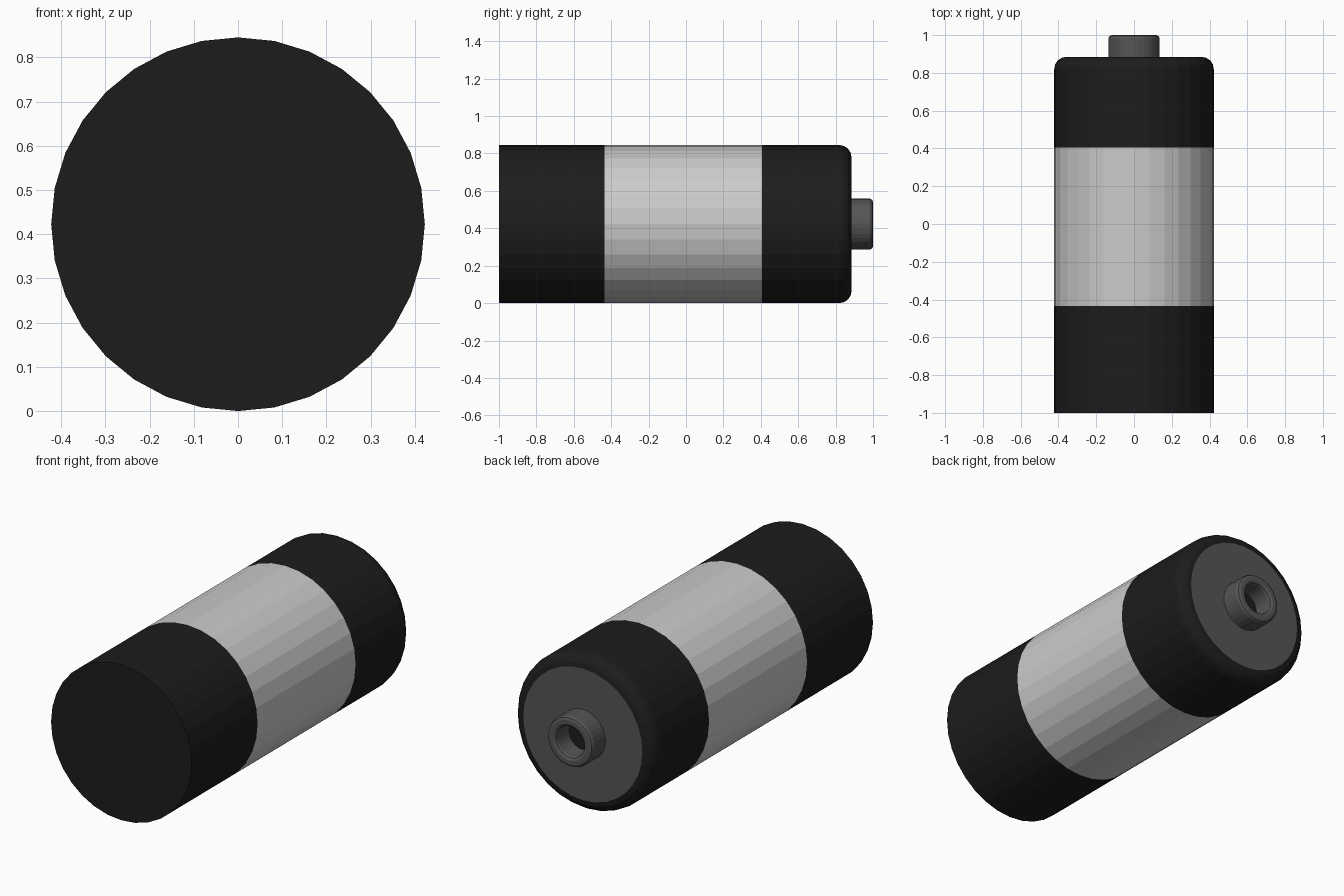
import bpy, bmesh, math

if "Cube" in bpy.data.objects:
    bpy.data.objects.remove(bpy.data.objects["Cube"])

R = 0.4225      # body radius
SIDES = 32


def material(name, value):
    m = bpy.data.materials.new(name)
    m.diffuse_color = (value, value, value, 1)
    m.use_nodes = True
    m.node_tree.nodes["Principled BSDF"].inputs["Base Color"].default_value = m.diffuse_color
    return m


BLACK = material("black", 0.012)
DARK = material("dark_metal", 0.09)
SILVER = material("silver", 0.55)


def lathe(name, profile, mat, sides=SIDES):
    """Revolve (radius, y) points about the battery axis; radius 0 closes an end."""
    bm = bmesh.new()
    rings = []
    for r, y in profile:
        n = 1 if r == 0 else sides
        rings.append([bm.verts.new((r * math.sin(2 * math.pi * i / sides), y,
                                    R + r * math.cos(2 * math.pi * i / sides)))
                      for i in range(n)])
    for a, b in zip(rings, rings[1:]):
        if len(a) == 1 and len(b) > 1:
            bm.faces.new(b)
        elif len(b) == 1:
            bm.faces.new(a)
        else:
            for i in range(sides):
                j = (i + 1) % sides
                bm.faces.new((a[i], a[j], b[j], b[i]))
    # end fans are single n-gons, so the centre points are not needed
    bmesh.ops.delete(bm, geom=[v for v in bm.verts if not v.link_faces], context='VERTS')
    bmesh.ops.recalc_face_normals(bm, faces=bm.faces)
    me = bpy.data.meshes.new(name)
    bm.to_mesh(me)
    bm.free()
    me.materials.append(mat)
    ob = bpy.data.objects.new(name, me)
    bpy.context.collection.objects.link(ob)
    return ob


# Rear end: flat black base and lower band
lathe("base_band", [(0, -1), (R, -1), (R, -0.435)], BLACK)

# Silver label around the middle
lathe("label_band", [(R, -0.435), (R, 0.405)], SILVER).data.flip_normals()

# Upper black band with rounded shoulder
b = 0.065
shoulder = [(R - b + b * math.cos(t), 0.885 - b + b * math.sin(t))
            for t in [math.pi / 2 * k / 4 for k in range(5)]]
upper = lathe("upper_band", [(R, 0.405)] + shoulder, BLACK)

# Dark metal end plate
lathe("end_plate", [(R - b, 0.885), (0.13, 0.885)], DARK)

# Terminal: hollow nub with bevelled rim, black floor inside
lathe("terminal", [(0.136, 0.885), (0.136, 0.982), (0.13, 0.995), (0.118, 1.0),
                   (0.098, 1.0), (0.086, 0.993), (0.082, 0.98), (0.082, 0.885)], DARK)
lathe("terminal_floor", [(0.082, 0.886), (0, 0.886)], BLACK)

# Consistent outward normals for the open shells
for ob in bpy.context.collection.objects:
    bm = bmesh.new()
    bm.from_mesh(ob.data)
    bm.normal_update()
    f = max(bm.faces, key=lambda f: f.calc_area())
    c = f.calc_center_median()
    axis = c.copy()
    axis.x, axis.z = 0, R
    out = c - axis
    if ob.name in ("end_plate", "terminal_floor"):
        flip = f.normal.y < 0
    elif ob.name == "base_band":
        flip = f.normal.y > 0
    elif ob.name == "terminal":
        f = max(bm.faces, key=lambda f: f.calc_center_median().y)
        flip = f.normal.y < 0
    else:
        flip = f.normal.dot(out) < 0
    if flip:
        bmesh.ops.reverse_faces(bm, faces=bm.faces)
    bm.to_mesh(ob.data)
    bm.free()
